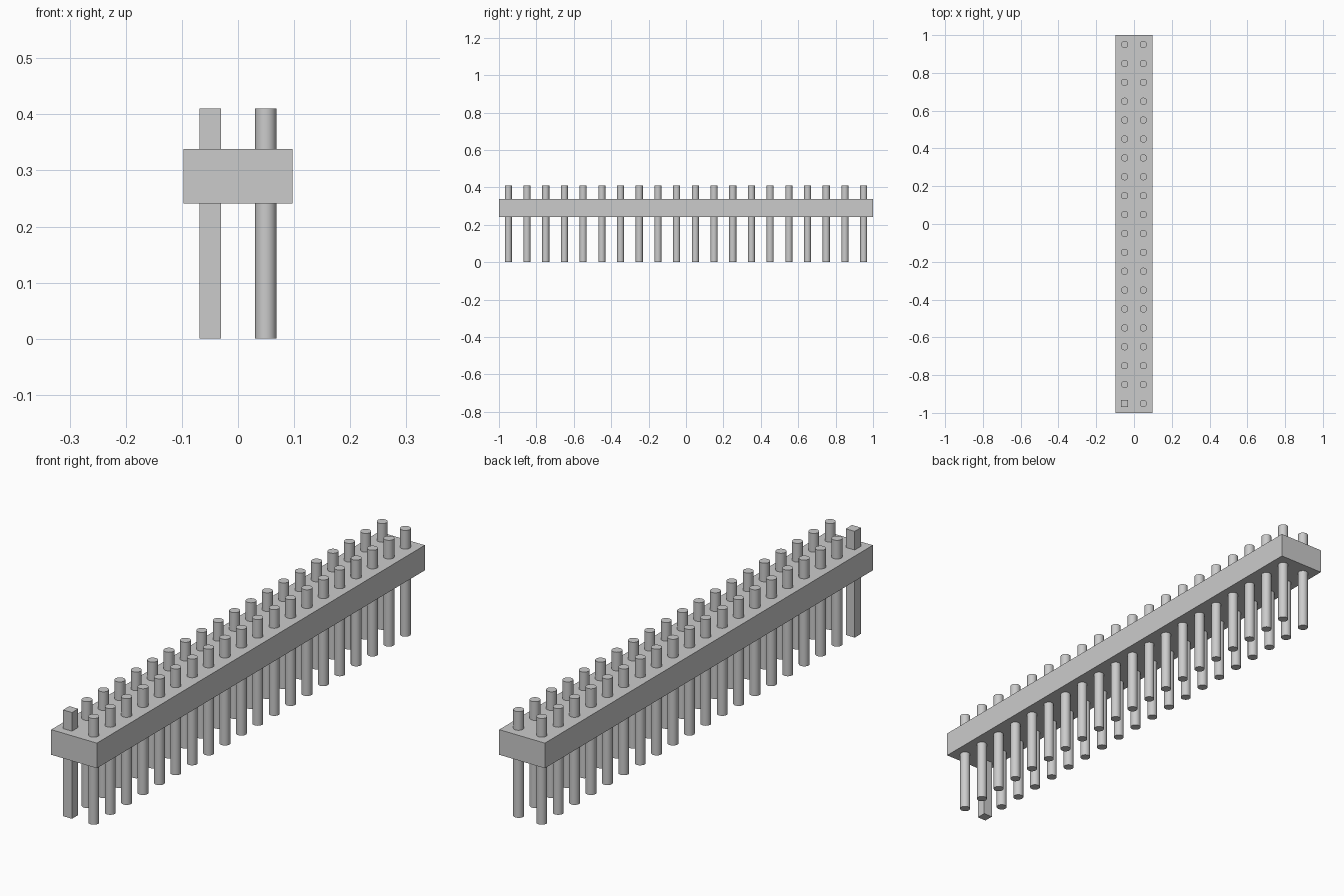
import bpy
import math

cube = bpy.data.objects.get("Cube")
if cube:
    bpy.data.objects.remove(cube, do_unlink=True)

PINS_PER_ROW = 20
PITCH = 0.1
ROW_X = 0.0495
PIN_R = 0.019
PIN_H = 0.41
BODY_W, BODY_Z0, BODY_Z1 = 0.195, 0.241, 0.338

# Single plain grey
grey = bpy.data.materials.new("light grey")
grey.use_nodes = True
colour = (0.6, 0.6, 0.6, 1.0)
grey.diffuse_color = colour
grey.node_tree.nodes["Principled BSDF"].inputs["Base Color"].default_value = colour


def finish(name):
    obj = bpy.context.object
    obj.name = name
    obj.data.materials.append(grey)
    return obj


def box(name, size, centre):
    bpy.ops.mesh.primitive_cube_add(size=1, location=centre)
    obj = finish(name)
    obj.scale = size
    bpy.ops.object.transform_apply(location=False, rotation=False, scale=True)
    return obj


def round_pin(name, x, y):
    bpy.ops.mesh.primitive_cylinder_add(
        vertices=32, radius=PIN_R, depth=PIN_H, location=(x, y, PIN_H / 2))
    obj = finish(name)
    bpy.ops.object.shade_smooth_by_angle(angle=math.radians(30))
    return obj


# Long housing bar
box("housing", (BODY_W, 2.0, BODY_Z1 - BODY_Z0), (0, 0, (BODY_Z0 + BODY_Z1) / 2))

# Two rows of pins; the first pin of the right row is square
for side, x in (("right", -ROW_X), ("left", ROW_X)):
    for i in range(PINS_PER_ROW):
        y = (i - (PINS_PER_ROW - 1) / 2) * PITCH
        if side == "right" and i == 0:
            box("square_pin", (2 * PIN_R, 2 * PIN_R, PIN_H), (x, y, PIN_H / 2))
        else:
            round_pin(f"{side}_pin_{i + 1}", x, y)
